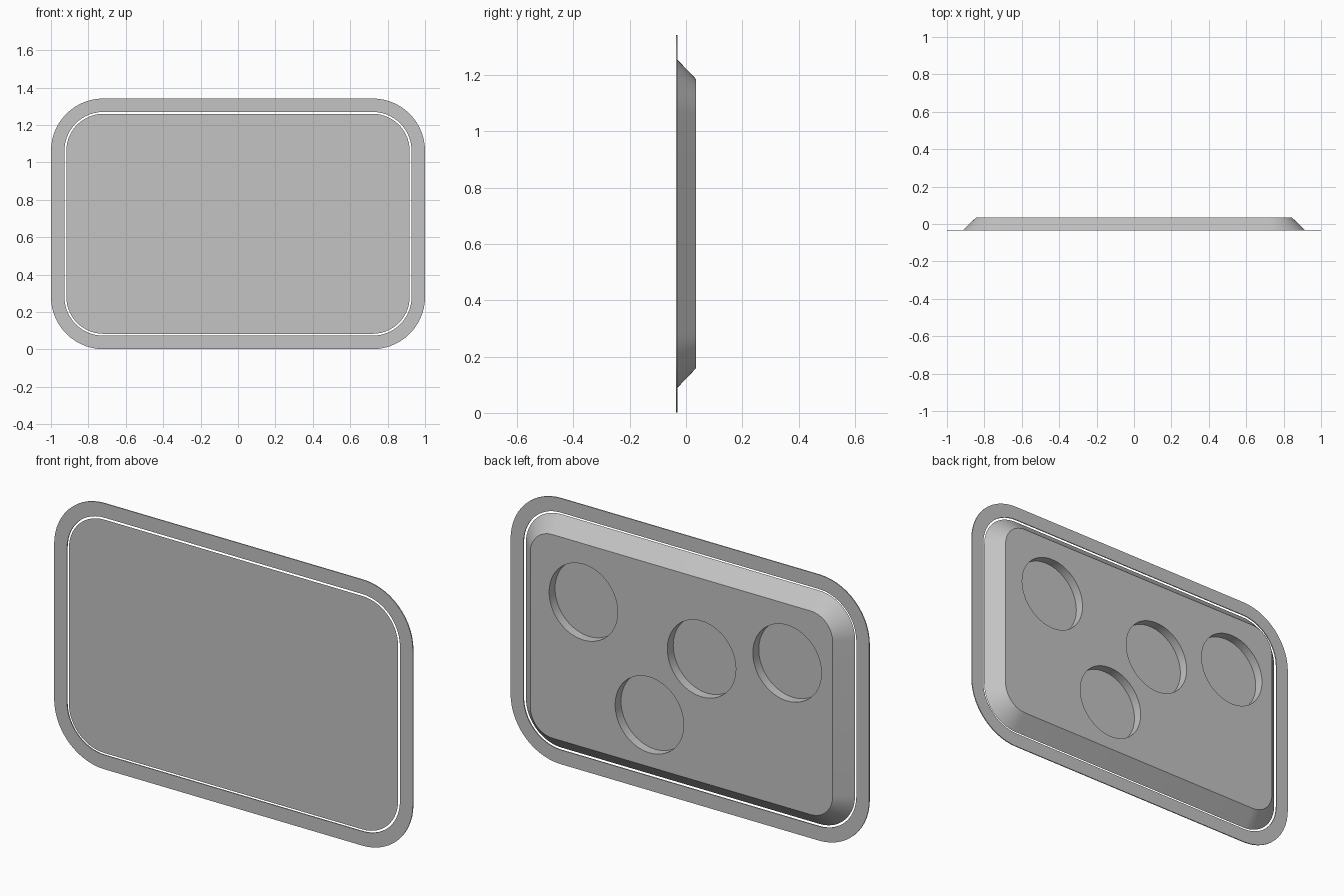
import bpy, bmesh
from math import sin, cos, pi

if "Cube" in bpy.data.objects:
    bpy.data.objects.remove(bpy.data.objects["Cube"], do_unlink=True)

MID_Z = 0.6715
FRONT, BACK = -0.036, 0.036
RIM_BACK = -0.031
HOLE_FLOOR = -0.011
HOLE_RADIUS = 0.191
CORNER_X, CORNER_Z = 0.72, 0.39      # shared centres of all rounded corners

grey = bpy.data.materials.new("plain grey")
grey.use_nodes = True
grey.diffuse_color = (0.55, 0.55, 0.55, 1)
grey.node_tree.nodes["Principled BSDF"].inputs["Base Color"].default_value = grey.diffuse_color


def rounded_loop(bm, radius, y, steps=14):
    """Rounded rectangle, grown by radius around the shared corner centres."""
    verts = []
    for i, (sx, sz) in enumerate([(1, 1), (-1, 1), (-1, -1), (1, -1)]):
        for k in range(steps + 1):
            a = (i + k / steps) * pi / 2
            verts.append(bm.verts.new((sx * CORNER_X + radius * cos(a), y,
                                       MID_Z + sz * CORNER_Z + radius * sin(a))))
    return verts


def bridge(bm, a, b):
    n = len(a)
    for i in range(n):
        j = (i + 1) % n
        bm.faces.new((a[i], a[j], b[j], b[i]))


def make_object(name, bm):
    bmesh.ops.recalc_face_normals(bm, faces=bm.faces)
    mesh = bpy.data.meshes.new(name)
    bm.to_mesh(mesh)
    bm.free()
    mesh.materials.append(grey)
    obj = bpy.data.objects.new(name, mesh)
    bpy.context.collection.objects.link(obj)
    return obj


def activate(obj):
    bpy.ops.object.select_all(action='DESELECT')
    obj.select_set(True)
    bpy.context.view_layer.objects.active = obj


# Thin outer rim, separated from the panel by a narrow gap
bm = bmesh.new()
loops = [rounded_loop(bm, r, y) for r, y in
         [(0.28, FRONT), (0.28, RIM_BACK), (0.208, RIM_BACK), (0.208, FRONT)]]
for i in range(4):
    bridge(bm, loops[i], loops[(i + 1) % 4])
rim = make_object("outer_rim", bm)

# Panel with sloping sides
bm = bmesh.new()
front = rounded_loop(bm, 0.198, FRONT)
back = rounded_loop(bm, 0.123, BACK)
bridge(bm, front, back)
bm.faces.new(front)
bm.faces.new(back)
panel = make_object("panel", bm)

# Four round pockets sunk into the back
bm = bmesh.new()
for x, z in [(0.547, 0.89), (-0.112, 0.78), (-0.589, 0.887), (0.179, 0.42)]:
    rings = [[bm.verts.new((x + HOLE_RADIUS * cos(k * pi / 32), y,
                            z + HOLE_RADIUS * sin(k * pi / 32))) for k in range(64)]
             for y in (HOLE_FLOOR, BACK + 0.05)]
    bridge(bm, *rings)
    for ring in rings:
        bm.faces.new(ring)
cutter = make_object("pocket_cutter", bm)
cutter.hide_render = True

cut = panel.modifiers.new("pockets", 'BOOLEAN')
cut.operation = 'DIFFERENCE'
cut.solver = 'EXACT'
cut.object = cutter
activate(panel)
bpy.ops.object.modifier_apply(modifier=cut.name)
bpy.data.objects.remove(cutter, do_unlink=True)

for obj in (rim, panel):
    activate(obj)
    bpy.ops.object.shade_smooth_by_angle(angle=pi / 6)
